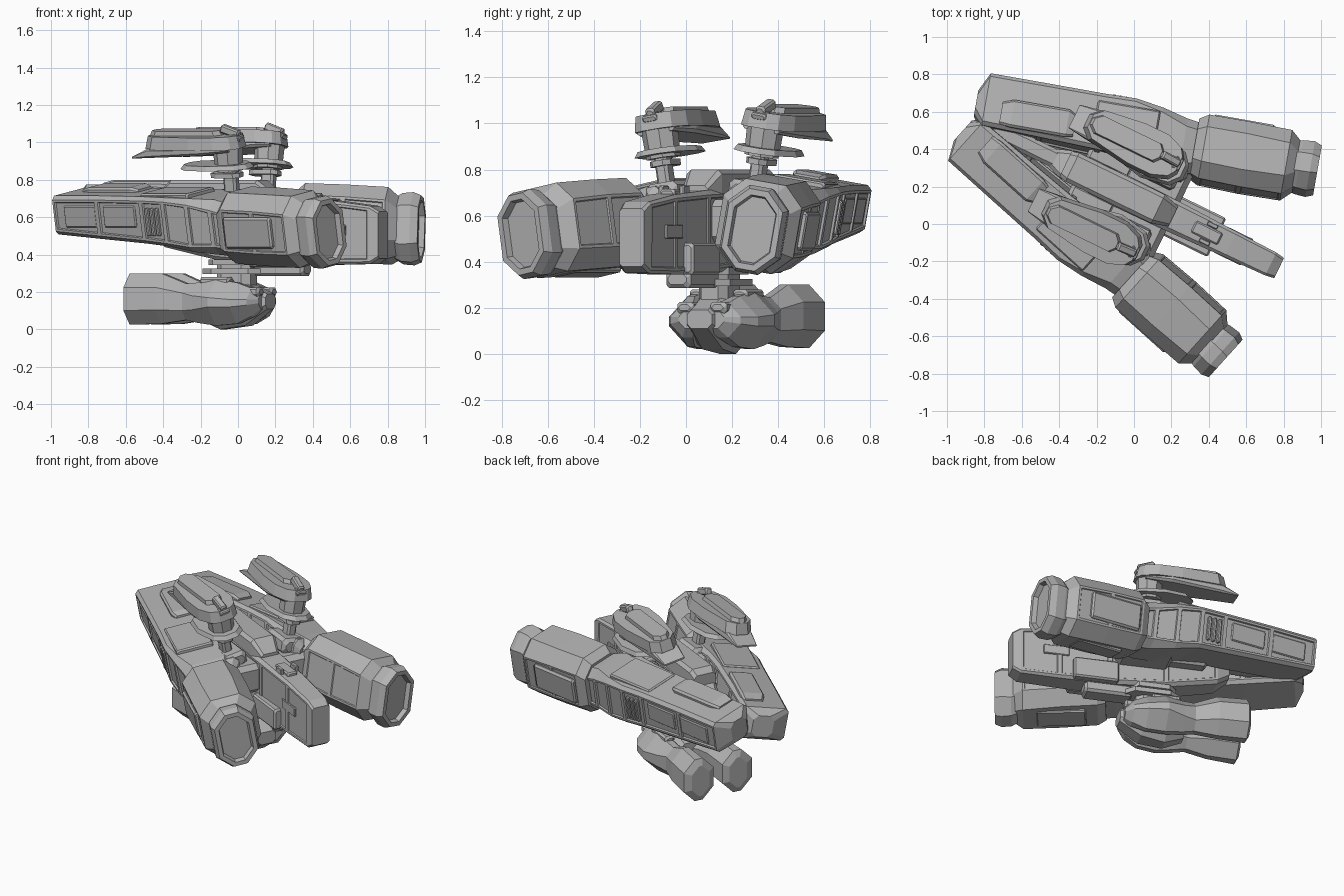
import bpy, bmesh, math
from mathutils import Matrix

if "Cube" in bpy.data.objects:
    bpy.data.objects.remove(bpy.data.objects["Cube"])


def material(name, value):
    m = bpy.data.materials.new(name)
    m.use_nodes = True
    m.diffuse_color = (value, value, value, 1)
    m.node_tree.nodes["Principled BSDF"].inputs["Base Color"].default_value = (value, value, value, 1)
    return m


GREY = material("hull_grey", 0.45)
T = Matrix.Translation


def turn(degrees, axis):
    return Matrix.Rotation(math.radians(degrees), 4, axis)


# Ship frame: x forward, y to the ship's port side, z up
BASE = T((0.012, 0.137, 0)) @ turn(-26, "Z")


def finish(name, bm, frame):
    bm.transform(frame)
    bmesh.ops.recalc_face_normals(bm, faces=bm.faces)
    me = bpy.data.meshes.new(name)
    bm.to_mesh(me)
    bm.free()
    me.materials.append(GREY)
    ob = bpy.data.objects.new(name, me)
    bpy.context.collection.objects.link(ob)


def loft(name, frame, sections, recess=0.0, cap_inset=0.0):
    """Octagonal sections (x, y0, y1, z0, z1, chamfer) joined along x."""
    bm = bmesh.new()
    rings = []
    for x, y0, y1, z0, z1, c in sections:
        pts = [(y0 + c, z0), (y1 - c, z0), (y1, z0 + c), (y1, z1 - c),
               (y1 - c, z1), (y0 + c, z1), (y0, z1 - c), (y0, z0 + c)]
        rings.append([bm.verts.new((x, y, z)) for y, z in pts])
    for a, b in zip(rings, rings[1:]):
        for i in range(8):
            j = (i + 1) % 8
            bm.faces.new((a[i], a[j], b[j], b[i]))
    caps = [bm.faces.new(rings[0]), bm.faces.new(rings[-1])]
    bmesh.ops.recalc_face_normals(bm, faces=bm.faces)
    if cap_inset:
        bmesh.ops.inset_individual(bm, faces=[caps[1]], thickness=cap_inset, depth=0)
        bmesh.ops.inset_individual(bm, faces=[caps[1]], thickness=0.008, depth=-0.03)
    if recess:
        side = [f for f in bm.faces if abs(f.normal.y) > 0.8 and f.calc_area() > 0.02]
        bmesh.ops.inset_individual(bm, faces=side, thickness=0.018, depth=0)
        bmesh.ops.inset_individual(bm, faces=side, thickness=0.006, depth=-recess)
    finish(name, bm, frame)


def box(name, frame, x0, x1, y0, y1, z0, z1, c=0.008):
    loft(name, frame, [(x0, y0 + c, y1 - c, z0 + c, z1 - c, c), (x0 + c, y0, y1, z0, z1, c),
                       (x1 - c, y0, y1, z0, z1, c), (x1, y0 + c, y1 - c, z0 + c, z1 - c, c)])


def prism(name, frame, outline, z0, z1, top=1.0):
    """Upright prism; the outline lists one half and is mirrored in y."""
    pts = outline + [(x, -y) for x, y in reversed(outline)]
    cx = sum(p[0] for p in pts) / len(pts)
    bm = bmesh.new()
    lo = [bm.verts.new((x, y, z0)) for x, y in pts]
    hi = [bm.verts.new((cx + (x - cx) * top, y * top, z1)) for x, y in pts]
    for i in range(len(pts)):
        j = (i + 1) % len(pts)
        bm.faces.new((lo[i], lo[j], hi[j], hi[i]))
    bm.faces.new(lo)
    bm.faces.new(hi)
    finish(name, bm, frame)


# Central hull, spine and keel
loft("central_hull", BASE, [
    (-0.50, -0.05, 0.05, 0.50, 0.66, 0.02), (-0.42, -0.08, 0.08, 0.44, 0.70, 0.02),
    (-0.10, -0.09, 0.09, 0.37, 0.72, 0.02), (0.25, -0.085, 0.085, 0.345, 0.71, 0.02),
    (0.56, -0.075, 0.075, 0.345, 0.69, 0.015), (0.80, -0.068, 0.068, 0.35, 0.66, 0.012),
    (0.85, -0.06, 0.06, 0.38, 0.63, 0.012)], recess=0.006)
loft("spine", BASE, [
    (-0.42, -0.075, 0.075, 0.66, 0.77, 0.02), (-0.38, -0.085, 0.085, 0.66, 0.80, 0.02),
    (0.13, -0.085, 0.085, 0.66, 0.80, 0.02), (0.22, -0.06, 0.06, 0.66, 0.73, 0.015)])
box("keel", BASE, 0.10, 0.40, -0.06, 0.06, 0.285, 0.36, 0.015)
box("deck_block", BASE, 0.34, 0.50, -0.035, 0.035, 0.68, 0.715)
for sy in (-1, 1):
    box("deck_bracket", BASE, 0.40, 0.46, sy * 0.05 - 0.012, sy * 0.05 + 0.012, 0.68, 0.73, 0.004)
box("cross_beam", BASE, -0.12, 0.22, -0.40, 0.40, 0.48, 0.67, 0.03)
box("rear_beam", BASE, -0.86, -0.42, -0.05, 0.05, 0.57, 0.67, 0.02)

for side, label, lift in ((1, "left", 0.018), (-1, "right", 0.0)):
    ship = BASE @ Matrix.Scale(side, 4, (0, 1, 0))
    # Nacelle frame: origin at the front end, +y outward, rolled outward about its axis
    nac = ship @ T((0.805, 0.56, 0.525 + lift)) @ turn(16, "Z") @ turn(-10, "X") @ T((0, 0, -0.525))

    loft(label + "_nacelle_rear", nac, [
        (-1.86, -0.05, 0.08, 0.57, 0.71, 0.03), (-1.81, -0.11, 0.175, 0.535, 0.745, 0.02),
        (-1.50, -0.12, 0.175, 0.51, 0.745, 0.02), (-1.18, -0.13, 0.175, 0.485, 0.74, 0.02),
        (-1.02, -0.145, 0.18, 0.47, 0.735, 0.02), (-0.87, -0.18, 0.16, 0.435, 0.725, 0.03),
        (-0.73, -0.18, 0.13, 0.41, 0.71, 0.05), (-0.62, -0.14, 0.12, 0.40, 0.68, 0.05)], recess=0.01)
    loft(label + "_nacelle_front", nac, [
        (-0.67, -0.155, 0.145, 0.39, 0.71, 0.07), (-0.62, -0.18, 0.17, 0.365, 0.75, 0.08),
        (-0.40, -0.185, 0.172, 0.352, 0.742, 0.08), (-0.17, -0.18, 0.17, 0.34, 0.73, 0.085),
        (-0.10, -0.115, 0.115, 0.37, 0.67, 0.07)], recess=0.006)
    loft(label + "_nozzle", nac, [
        (-0.16, -0.115, 0.115, 0.37, 0.67, 0.07), (-0.10, -0.13, 0.13, 0.335, 0.705, 0.08),
        (-0.04, -0.135, 0.135, 0.33, 0.71, 0.085), (0.0, -0.12, 0.12, 0.345, 0.695, 0.078)],
        cap_inset=0.028)
    # Armour plates along the nacelle
    loft(label + "_rear_top_plate", nac, [
        (-1.72, -0.09, 0.03, 0.73, 0.755, 0.01), (-1.66, -0.10, 0.05, 0.73, 0.77, 0.012),
        (-1.36, -0.10, 0.05, 0.73, 0.77, 0.012), (-1.32, -0.09, 0.03, 0.73, 0.755, 0.01)])
    box(label + "_mid_top_plate", nac, -1.22, -0.88, -0.10, 0.13, 0.70, 0.75)
    box(label + "_front_outer_plate", nac, -0.60, -0.26, 0.155, 0.185, 0.46, 0.63, 0.012)
    box(label + "_front_belly_plate", nac, -0.55, -0.25, -0.07, 0.07, 0.34, 0.37)
    box(label + "_inner_housing", nac, -0.98, -0.68, -0.21, -0.10, 0.46, 0.70, 0.03)
    for i in range(3):
        x = -1.15 + i * 0.035
        box(f"{label}_vent_{i}", nac, x, x + 0.022, 0.16, 0.187, 0.53, 0.68, 0.005)
    for i, x in enumerate((-1.74, -1.46)):
        box(f"{label}_rear_rib_{i}", nac, x, x + 0.23, 0.15, 0.173, 0.575, 0.69, 0.006)
    # Machinery between the nacelle and the hull
    box(label + "_inner_machinery", ship, -0.34, -0.08, 0.07, 0.17, 0.50, 0.67, 0.02)
    box(label + "_hull_side_block", ship, 0.20, 0.48, 0.06, 0.115, 0.345, 0.48, 0.01)
    box(label + "_hull_side_slot", ship, 0.50, 0.66, 0.06, 0.078, 0.50, 0.56, 0.004)

    # Turret, canted outward: strut, flanges, column, head, tail blade and sensor
    tur = ship @ T((0.05, 0.225, 0.78 + lift / 2)) @ turn(-9, "X") @ T((0, 0, -0.78))
    octo = [(0.075 * math.cos(a), 0.075 * math.sin(a))
            for a in (math.radians(22.5 + 45 * k) for k in range(4))]
    box(label + "_turret_strut", tur, -0.03, 0.045, -0.03, 0.03, 0.66, 0.88, 0.012)
    box(label + "_turret_base", tur, -0.10, 0.11, -0.09, 0.06, 0.64, 0.74, 0.02)
    prism(label + "_lower_flange", tur, [(0.07, 0.025), (0.04, 0.05), (-0.06, 0.05), (-0.10, 0.025)], 0.815, 0.84)
    prism(label + "_flange", tur, [(0.13, 0.04), (0.08, 0.10), (-0.08, 0.13), (-0.22, 0.10), (-0.27, 0.04)],
          0.865, 0.89, 0.9)
    prism(label + "_turret_column", tur, octo, 0.85, 1.04, 1.12)
    prism(label + "_turret_head", tur, [
        (0.09, 0.045), (0.06, 0.09), (-0.03, 0.125), (-0.18, 0.125), (-0.42, 0.09), (-0.47, 0.04)],
        0.975, 1.045, 0.94)
    prism(label + "_head_capsule", tur, [
        (-0.02, 0.02), (-0.05, 0.055), (-0.41, 0.055), (-0.45, 0.02)], 1.04, 1.07, 0.93)
    loft(label + "_tail_blade", tur, [
        (-0.54, -0.07, 0.07, 0.925, 0.935, 0.003), (-0.44, -0.085, 0.085, 0.93, 0.98, 0.01),
        (-0.12, -0.12, 0.12, 0.945, 0.99, 0.015), (0.04, -0.09, 0.09, 0.96, 0.99, 0.01)])
    tilt = tur @ T((0.02, 0, 1.04)) @ turn(20, "Y")
    box(label + "_sensor", tilt, -0.06, 0.05, -0.022, 0.022, 0.0, 0.045, 0.008)
    box(label + "_sensor_arm", tilt, 0.02, 0.07, -0.035, 0.035, -0.01, 0.02, 0.006)

    # Half of the belly pod, with its own flared rear nozzle
    loft(label + "_belly_pod", ship, [
        (-0.60, 0.07, 0.19, 0.06, 0.26, 0.05), (-0.58, 0.03, 0.235, 0.025, 0.30, 0.075),
        (-0.40, 0.03, 0.22, 0.03, 0.30, 0.075), (-0.26, 0.04, 0.18, 0.05, 0.245, 0.05),
        (-0.19, 0.02, 0.20, 0.035, 0.25, 0.07), (-0.08, 0.0, 0.235, 0.02, 0.27, 0.10),
        (0.04, 0.0, 0.215, 0.03, 0.25, 0.09), (0.12, 0.0, 0.17, 0.07, 0.22, 0.06),
        (0.16, 0.0, 0.11, 0.11, 0.19, 0.03)])
    box(label + "_pod_top_plate", ship, -0.18, 0.0, 0.07, 0.14, 0.24, 0.28, 0.012)
    box(label + "_pod_nose_lamp", ship, 0.08, 0.165, 0.04, 0.12, 0.175, 0.225, 0.012)

# Belly pod mounting and the ridge joining its halves
prism("pod_neck", BASE, [(0.08, 0.04), (0.04, 0.07), (-0.08, 0.07), (-0.12, 0.04)], 0.20, 0.46)
prism("pod_mount_plate", BASE, [(0.16, 0.05), (0.10, 0.11), (-0.12, 0.11), (-0.20, 0.05)], 0.295, 0.325)
prism("pod_upper_plate", BASE, [(0.12, 0.04), (0.07, 0.09), (-0.12, 0.09), (-0.17, 0.04)], 0.345, 0.375)
loft("pod_centre_ridge", BASE, [
    (-0.22, -0.06, 0.06, 0.05, 0.23, 0.03), (-0.10, -0.10, 0.10, 0.0, 0.275, 0.06),
    (0.05, -0.10, 0.10, 0.02, 0.25, 0.05), (0.18, -0.06, 0.06, 0.11, 0.19, 0.02)])
